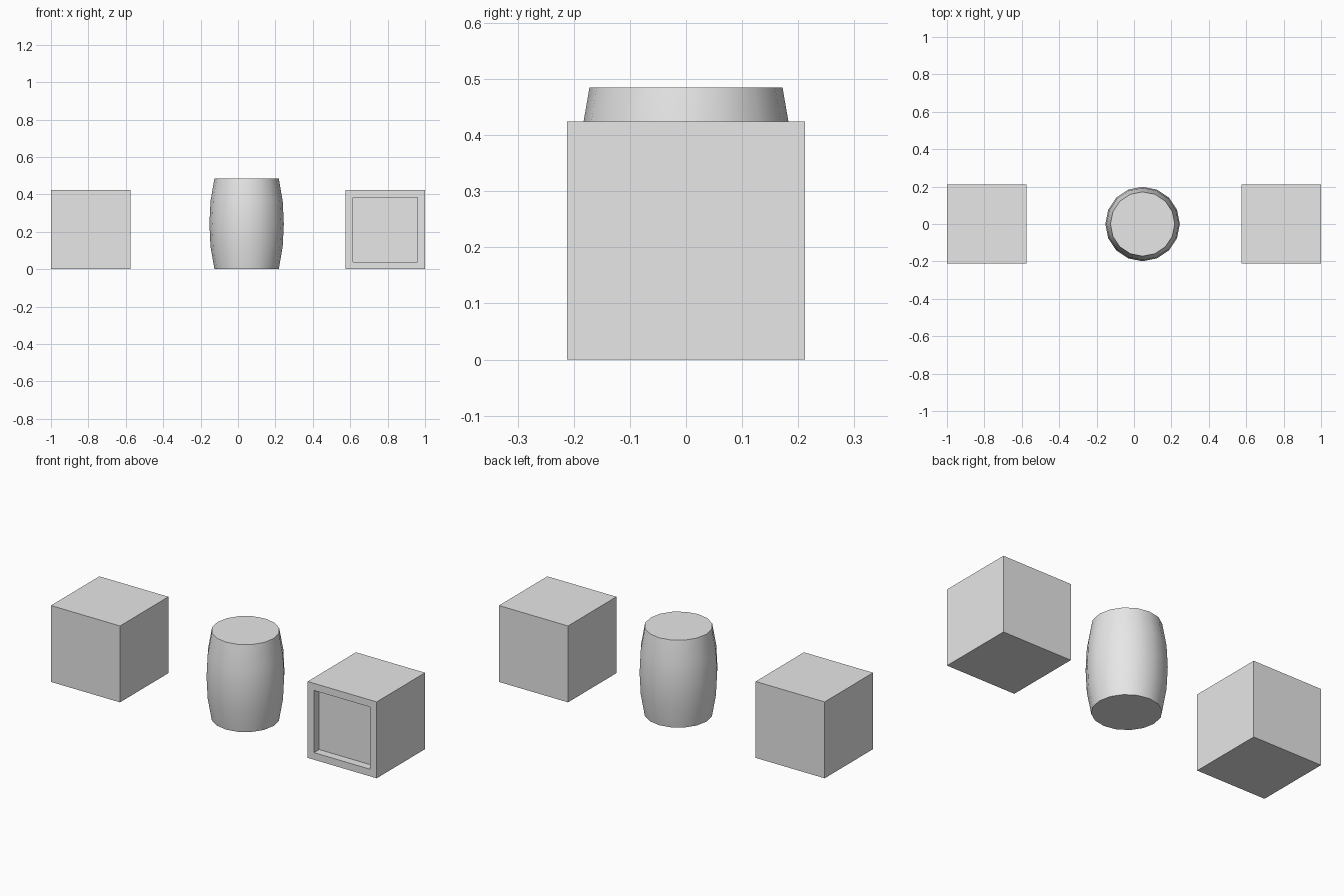
import bpy
import bmesh
import math
from mathutils import Matrix

cube = bpy.data.objects.get("Cube")
if cube:
    bpy.data.objects.remove(cube, do_unlink=True)

SIZE = 0.424
HEIGHT = 0.485

# Plain grey shared by every part
grey = bpy.data.materials.new("plain grey")
grey.use_nodes = True
grey.diffuse_color = (0.8, 0.8, 0.8, 1)
grey.node_tree.nodes["Principled BSDF"].inputs["Base Color"].default_value = (0.8, 0.8, 0.8, 1)


def add_object(name, bm, location):
    bmesh.ops.recalc_face_normals(bm, faces=bm.faces)
    mesh = bpy.data.meshes.new(name)
    bm.to_mesh(mesh)
    bm.free()
    mesh.materials.append(grey)
    obj = bpy.data.objects.new(name, mesh)
    obj.location = location
    bpy.context.collection.objects.link(obj)
    return obj


def add_crate(name, x, recess=0):
    bm = bmesh.new()
    bmesh.ops.create_cube(bm, size=SIZE)
    if recess:
        # Border on the front face, then push the panel straight in
        bm.normal_update()
        front = min(bm.faces, key=lambda f: f.calc_center_median().y)
        bmesh.ops.inset_region(bm, faces=[front], thickness=0.056)
        panel = bmesh.ops.extrude_discrete_faces(bm, faces=[front])["faces"][0]
        bmesh.ops.translate(bm, verts=panel.verts, vec=(0, recess, 0))
    return add_object(name, bm, (x, 0, SIZE / 2))


add_crate("plain_crate", -1 + SIZE / 2)
add_crate("recessed_crate", 1 - SIZE / 2, recess=0.045)

# Barrel: sixteen-sided bulging profile with flat caps
radii = [0.172, 0.193, 0.199, 0.193, 0.172]
bm = bmesh.new()
rings = []
for i, radius in enumerate(radii):
    z = HEIGHT * i / (len(radii) - 1)
    rings.append(bmesh.ops.create_circle(
        bm, segments=16, radius=radius, cap_ends=i in (0, len(radii) - 1),
        matrix=Matrix.Translation((0, 0, z)))["verts"])
for low, high in zip(rings, rings[1:]):
    for k in range(16):
        n = (k + 1) % 16
        bm.faces.new((low[k], low[n], high[n], high[k]))
barrel = add_object("barrel", bm, (0.046, 0, 0))

# Smooth sides, crisp rims
bpy.ops.object.select_all(action='DESELECT')
barrel.select_set(True)
bpy.context.view_layer.objects.active = barrel
bpy.ops.object.shade_smooth_by_angle(angle=math.radians(40))
